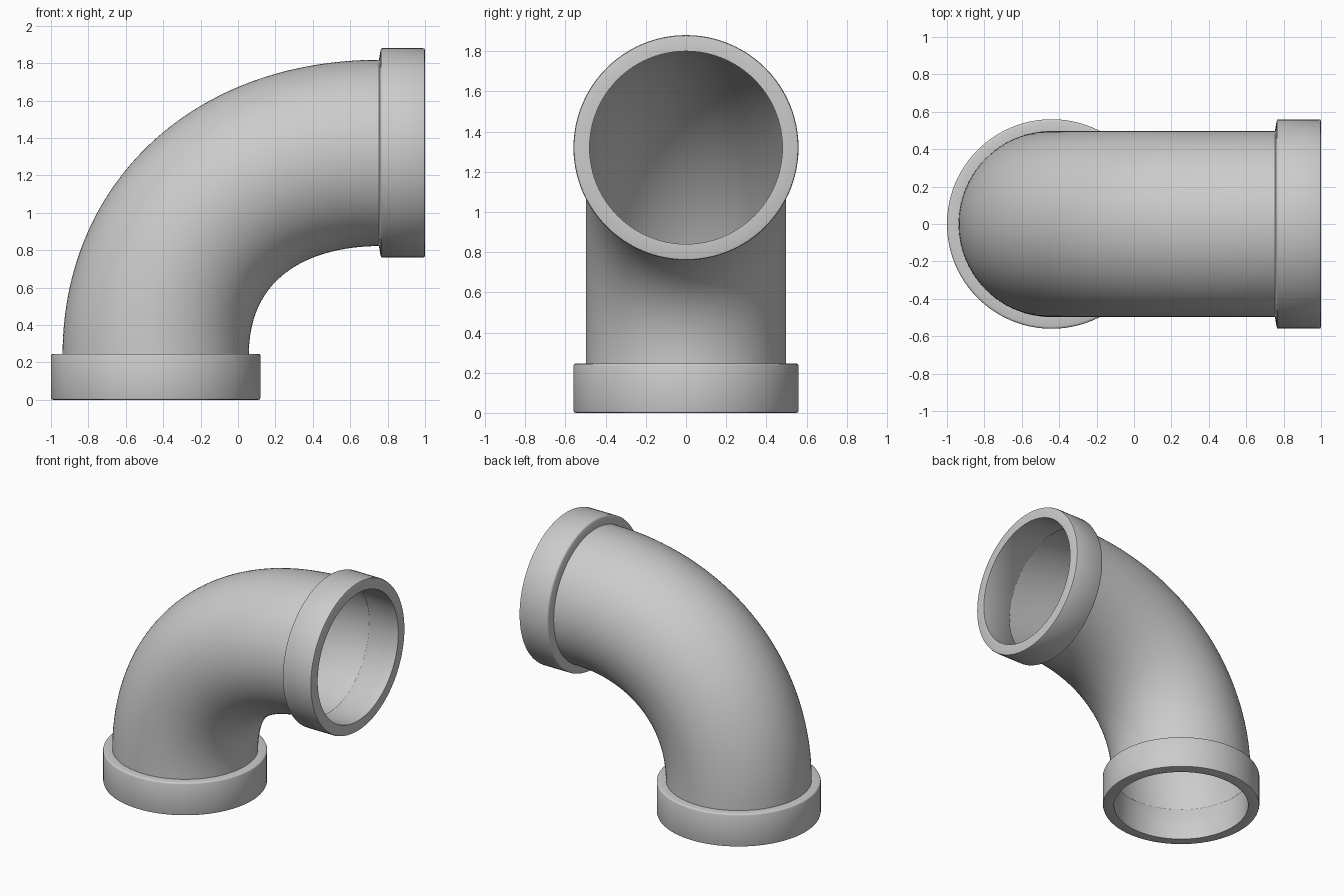
import bpy, bmesh, math
from mathutils import Vector

if "Cube" in bpy.data.objects:
    bpy.data.objects.remove(bpy.data.objects["Cube"])

SIDES = 96
Y = Vector((0, 1, 0))


def sweep(name, rings):
    """Closed skin through circular rings given as (centre, tangent, radius)."""
    bm = bmesh.new()
    loops = []
    for centre, tangent, radius in rings:
        side = Y.cross(tangent).normalized()
        loops.append([bm.verts.new(centre + radius * (math.cos(a) * side + math.sin(a) * Y))
                      for a in (2 * math.pi * i / SIDES for i in range(SIDES))])
    for k in range(len(loops)):
        p, q = loops[k], loops[(k + 1) % len(loops)]
        for i in range(SIDES):
            j = (i + 1) % SIDES
            bm.faces.new((p[i], p[j], q[j], q[i]))
    bmesh.ops.recalc_face_normals(bm, faces=bm.faces)
    mesh = bpy.data.meshes.new(name)
    bm.to_mesh(mesh)
    bm.free()
    obj = bpy.data.objects.new(name, mesh)
    bpy.context.collection.objects.link(obj)
    bpy.ops.object.select_all(action='DESELECT')
    obj.select_set(True)
    bpy.context.view_layer.objects.active = obj
    bpy.ops.object.shade_smooth_by_angle(angle=math.radians(50))
    return obj


def collar(name, mouth, inward, slant):
    """Socket ring lathed around its axis, from the mouth inward."""
    profile = [(0.48, 0), (0.548, 0), (0.557, 0.003), (0.56, 0.012),
               (0.56, 0.236 - slant), (0.557, 0.243 - slant), (0.548, 0.246 - slant),
               (0.50, 0.246), (0.485, 0.246), (0.48, 0.24)]
    return sweep(name, [(mouth + inward * d, inward, r) for r, d in profile])


# Bent pipe: outer skin along the bend, then inner skin back
start, end = Vector((-0.44, 0, 0.24)), Vector((0.76, 0, 1.32))
K = 0.6
h1 = start + Vector((0, 0, K * (end.z - start.z)))
h2 = end - Vector((K * (end.x - start.x), 0, 0))


def bend(t, radius):
    u = 1 - t
    pos = u**3 * start + 3 * u * u * t * h1 + 3 * u * t * t * h2 + t**3 * end
    tan = u * u * (h1 - start) + 2 * u * t * (h2 - h1) + t * t * (end - h2)
    return pos, tan.normalized(), radius


STEPS = 56
ts = [i / STEPS for i in range(STEPS + 1)]
sweep("elbow_pipe", [bend(t, 0.498) for t in ts] + [bend(t, 0.487) for t in reversed(ts)])

# Socket collars at both ends
collar("bottom_collar", Vector((-0.44, 0, 0)), Vector((0, 0, 1)), 0)
collar("side_collar", Vector((1, 0, 1.32)), Vector((-1, 0, 0)), 0.008)
